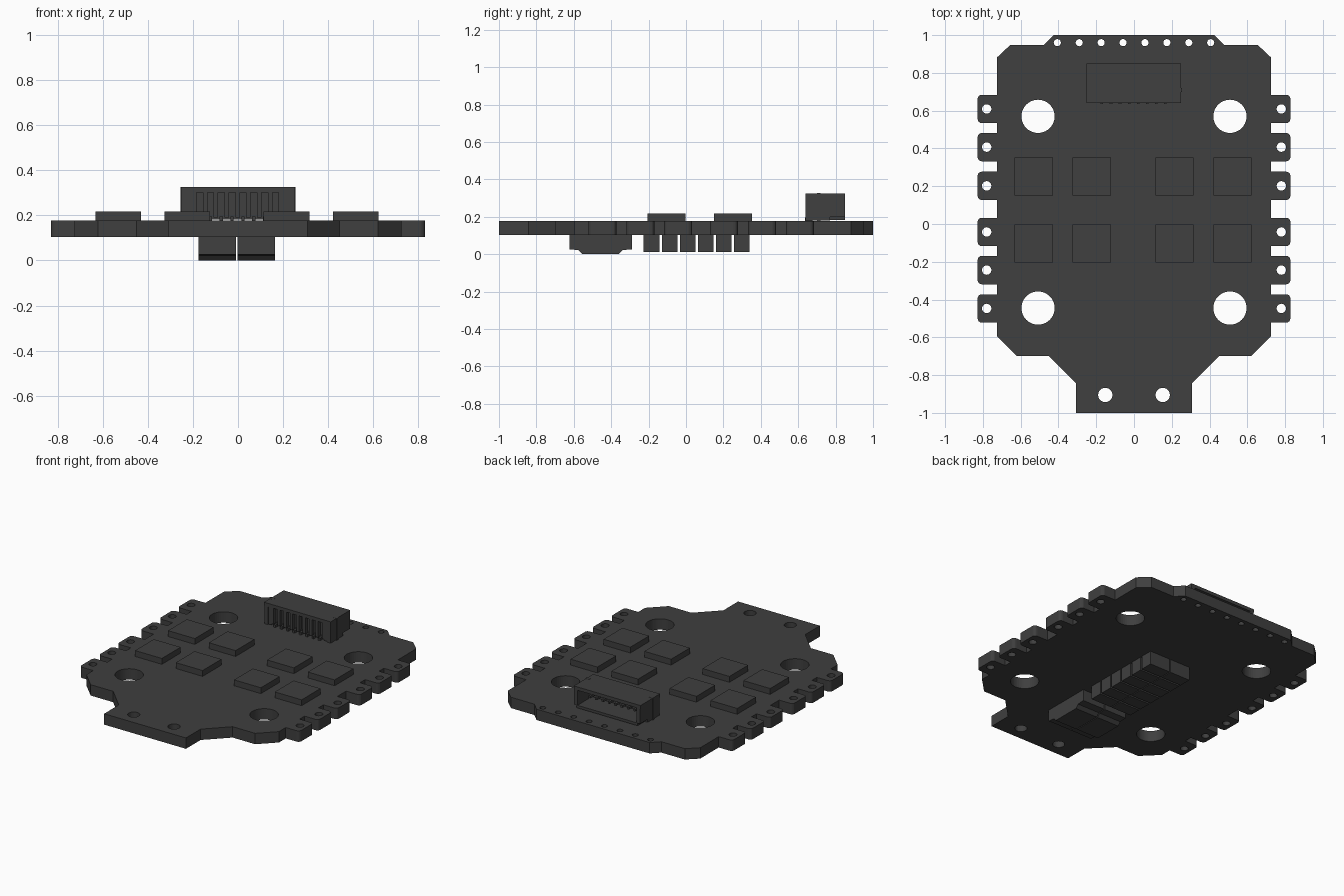
import bpy, bmesh, math
from mathutils import Matrix, Vector

if "Cube" in bpy.data.objects:
    bpy.data.objects.remove(bpy.data.objects["Cube"])

mat = bpy.data.materials.new("dark grey")
mat.diffuse_color = (0.05, 0.05, 0.05, 1)
mat.use_nodes = True
mat.node_tree.nodes["Principled BSDF"].inputs["Base Color"].default_value = mat.diffuse_color
Z0, Z1 = 0.103, 0.177  # board underside and top


def add_object(name, bm):
    bmesh.ops.recalc_face_normals(bm, faces=bm.faces)
    me = bpy.data.meshes.new(name)
    bm.to_mesh(me)
    bm.free()
    me.materials.append(mat)
    ob = bpy.data.objects.new(name, me)
    bpy.context.collection.objects.link(ob)
    return ob


def boxes(name, items):
    """One object from boxes given as (x0, x1, y0, y1, z0, z1)."""
    bm = bmesh.new()
    for x0, x1, y0, y1, z0, z1 in items:
        m = Matrix.Translation(((x0 + x1) / 2, (y0 + y1) / 2, (z0 + z1) / 2)) \
            @ Matrix.Diagonal((x1 - x0, y1 - y0, z1 - z0, 1))
        bmesh.ops.create_cube(bm, size=1, matrix=m)
    return add_object(name, bm)


def prism_x(name, profile, x0, x1):
    """Extrude a (y, z) profile along x."""
    bm = bmesh.new()
    f = bm.faces.new([bm.verts.new((x0, y, z)) for y, z in profile])
    g = bmesh.ops.extrude_face_region(bm, geom=[f])
    bmesh.ops.translate(bm, vec=(x1 - x0, 0, 0),
                        verts=[v for v in g["geom"] if isinstance(v, bmesh.types.BMVert)])
    return add_object(name, bm)


def circle(x, y, r, n):
    return [(x + r * math.cos(2 * math.pi * i / n), y + r * math.sin(2 * math.pi * i / n))
            for i in range(n)]


# Board outline: right half from bottom to top, with rounded solder tabs
tabs = [-0.447, -0.244, -0.042, 0.202, 0.407, 0.609]
half, XI, XO, R = 0.075, 0.725, 0.828, 0.022
right = [(0.308, -1), (0.308, -0.843), (0.45, -0.70), (0.62, -0.70), (0.725, -0.595)]
for t in tabs:
    right.append((XI, t - half))
    for sgn, start in ((-1, -90), (1, 0)):
        for k in range(5):
            a = math.radians(start + 22.5 * k)
            right.append((XO - R + R * math.cos(a), t + sgn * (half - R) + R * math.sin(a)))
    right.append((XI, t + half))
right += [(0.725, 0.882), (0.655, 0.948), (0.478, 0.948), (0.426, 1.0)]
outline = right + [(-x, y) for x, y in reversed(right)]

# Holes: mounting, power, side tabs, rear row
loops = [outline]
for s in (-1, 1):
    loops += [circle(s * 0.508, y, 0.088, 40) for y in (0.57, -0.445)]
    loops.append(circle(s * 0.152, -0.905, 0.038, 24))
    loops += [circle(s * 0.78, t, 0.025, 20) for t in tabs]
loops += [circle(-0.406 + 0.116 * i, 0.96, 0.019, 16) for i in range(8)]

cu = bpy.data.curves.new("board_curve", "CURVE")
cu.dimensions = "2D"
cu.fill_mode = "BOTH"
cu.extrude = (Z1 - Z0) / 2
for pts in loops:
    sp = cu.splines.new("POLY")
    sp.points.add(len(pts) - 1)
    for p, (x, y) in zip(sp.points, pts):
        p.co = (x, y, 0, 1)
    sp.use_cyclic_u = True
tmp = bpy.data.objects.new("board_curve", cu)
bpy.context.collection.objects.link(tmp)
bpy.context.view_layer.update()
me = bpy.data.meshes.new_from_object(tmp.evaluated_get(bpy.context.evaluated_depsgraph_get()))
bm = bmesh.new()
bm.from_mesh(me)
bpy.data.objects.remove(tmp)
bmesh.ops.remove_doubles(bm, verts=bm.verts, dist=1e-5)
bmesh.ops.translate(bm, verts=bm.verts, vec=(0, 0, (Z0 + Z1) / 2))
for f in bm.faces:
    f.material_index = 0
    f.smooth = False
add_object("circuit_board", bm)

# Eight square chips on top
boxes("top_chips", [(x, x + 0.202, y, y + 0.202, Z1 - 0.003, 0.217)
                    for x in (-0.632, -0.325, 0.114, 0.421) for y in (-0.205, 0.15)])

# Cable socket: roof, floor, walls, open at the rear
T = 0.325
boxes("socket_shell", [
    (-0.252, 0.25, 0.64, 0.85, 0.302, T),
    (-0.23, 0.228, 0.665, 0.85, 0.182, 0.2),
    (-0.23, 0.228, 0.67, 0.695, 0.182, T - 0.01)])
side = [(0.64, Z1 + 0.003), (0.77, Z1 + 0.003), (0.77, 0.2), (0.85, 0.2), (0.85, T - 0.002),
        (0.64, T - 0.002)]
for s in (-1, 1):
    prism_x("socket_side_wall", side, s * 0.25, s * 0.222)
# Upright ribs across the front of the socket, contacts and solder legs
px = [-0.17 + 0.048 * i for i in range(8)]
boxes("socket_ribs", [(x - 0.034, x - 0.014, 0.645, 0.672, 0.19, 0.304)
                      for x in px + [px[-1] + 0.048]]
      + [(-0.228, -0.2, 0.645, 0.672, 0.182, 0.304), (0.198, 0.226, 0.645, 0.672, 0.182, 0.304)])
boxes("socket_contacts", [(x - 0.007, x + 0.007, 0.69, 0.80, 0.245, 0.26) for x in px]
      + [(x - 0.007, x + 0.007, 0.636, 0.675, Z1 - 0.002, 0.195) for x in px])
boxes("socket_anchor_tabs", [(s * 0.24 - 0.014, s * 0.24 + 0.014, 0.70, 0.72, Z1 - 0.002, T + 0.001)
                             for s in (-1, 1)])

# Two tapered blocks under the front of the board
block = [(-0.622, Z0 + 0.002), (-0.622, 0.026), (-0.575, 0.022), (-0.555, 0), (-0.36, 0),
         (-0.34, 0.022), (-0.29, 0.026), (-0.29, Z0 + 0.002)]
for x0, x1 in ((-0.175, -0.008), (-0.002, 0.165)):
    prism_x("underside_block", block, x0, x1)

# Rows of capacitors under the middle of the board
boxes("underside_capacitors", [(x0, x1, -0.226 + 0.0965 * i, -0.142 + 0.0965 * i, 0.012, Z0 + 0.002)
                               for i in range(6) for x0, x1 in ((-0.16, -0.008), (-0.002, 0.152))])
